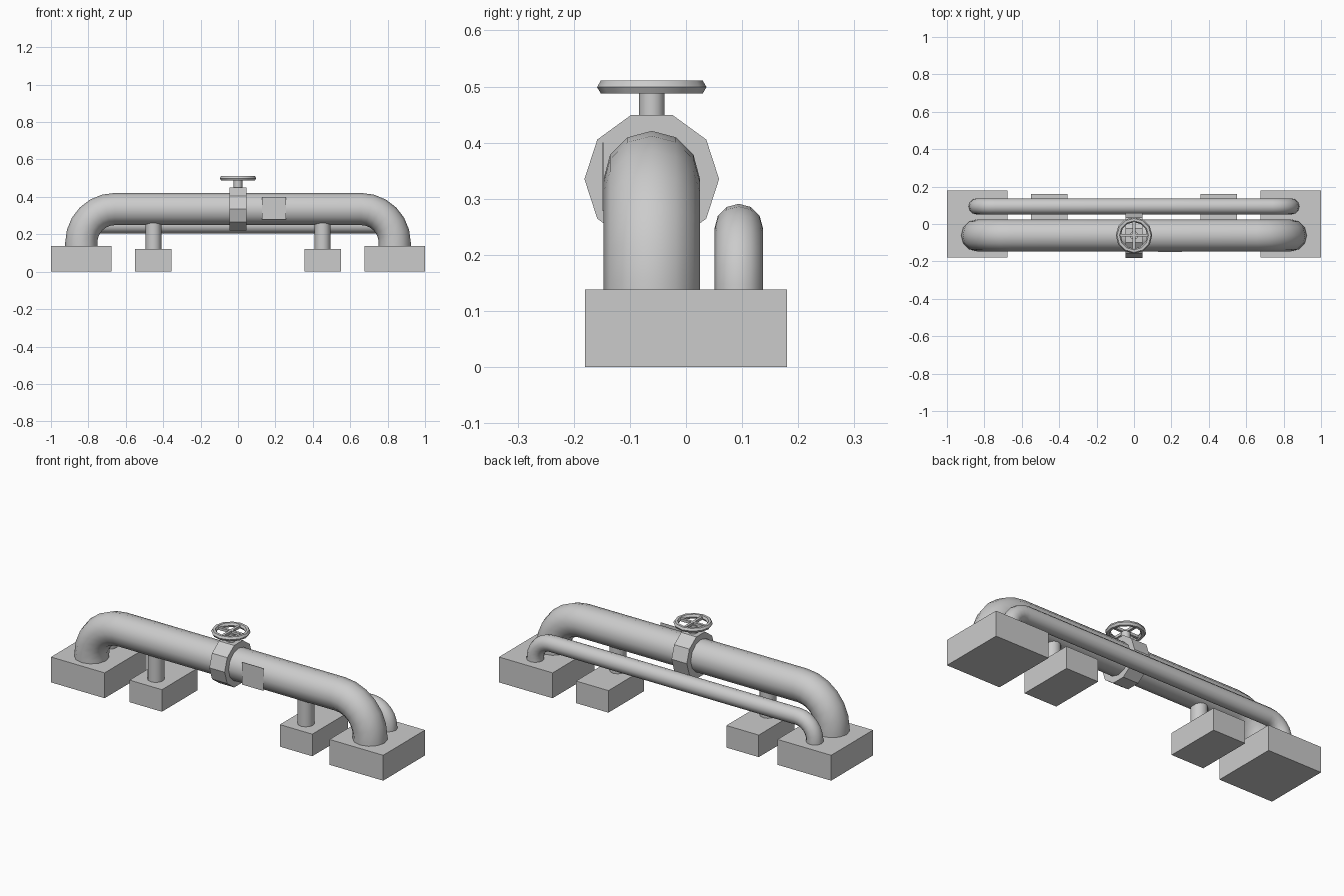
import bpy, bmesh
from math import sin, cos, pi, radians
from mathutils import Vector, Matrix

cube = bpy.data.objects.get("Cube")
if cube:
    bpy.data.objects.remove(cube, do_unlink=True)

GREY = (0.6, 0.6, 0.6, 1)
mat = bpy.data.materials.new("plain grey")
mat.use_nodes = True
mat.diffuse_color = GREY
mat.node_tree.nodes["Principled BSDF"].inputs["Base Color"].default_value = GREY

MAIN_Y, MAIN_Z, MAIN_R = -0.061, 0.335, 0.086
BASE_TOP = 0.138


def finish(name, bm, smooth=None):
    bmesh.ops.recalc_face_normals(bm, faces=bm.faces)
    mesh = bpy.data.meshes.new(name)
    bm.to_mesh(mesh)
    bm.free()
    mesh.materials.append(mat)
    ob = bpy.data.objects.new(name, mesh)
    bpy.context.scene.collection.objects.link(ob)
    if smooth:
        bpy.ops.object.select_all(action='DESELECT')
        ob.select_set(True)
        bpy.context.view_layer.objects.active = ob
        bpy.ops.object.shade_smooth_by_angle(angle=radians(smooth))
    return ob


def add_box(bm, lo, hi):
    lo, hi = Vector(lo), Vector(hi)
    m = Matrix.Translation((lo + hi) / 2) @ Matrix.Diagonal((hi - lo).to_4d())
    m[3][3] = 1
    bmesh.ops.create_cube(bm, size=1, matrix=m)


def box(name, lo, hi):
    bm = bmesh.new()
    add_box(bm, lo, hi)
    return finish(name, bm)


def cylinder(name, centre, r, length, sides, turn=Matrix(), smooth=None):
    bm = bmesh.new()
    bmesh.ops.create_cone(bm, cap_ends=True, segments=sides, radius1=r, radius2=r,
                          depth=length, matrix=Matrix.Translation(centre) @ turn)
    return finish(name, bm, smooth)


def loft(bm, rings, closed=False):
    """Skin neighbouring rings of vertices."""
    n = len(rings[0])
    pairs = list(zip(rings, rings[1:])) + ([(rings[-1], rings[0])] if closed else [])
    for a, b in pairs:
        for i in range(n):
            j = (i + 1) % n
            bm.faces.new((a[i], a[j], b[j], b[i]))


def pipe(name, y, z, r, end_x, bend, steps=6, sides=12):
    """Arch of pipe: riser, elbow, straight run, elbow, riser."""
    half = [(end_x, BASE_TOP - 0.02, 0)]
    for k in range(steps + 1):
        a = pi / 2 * k / steps
        half.append((end_x - bend + bend * cos(a), z - bend + bend * sin(a), a))
    path = half + [(-x, h, pi - a) for x, h, a in reversed(half)]
    bm = bmesh.new()
    rings = []
    for x, h, a in path:
        ring = []
        for i in range(sides):
            t = 2 * pi * i / sides
            out = r * cos(t)
            ring.append(bm.verts.new((x + out * cos(a), y + r * sin(t), h + out * sin(a))))
        rings.append(ring)
    loft(bm, rings)
    bm.faces.new(rings[0])
    bm.faces.new(rings[-1])
    return finish(name, bm, 50)


# Pipes
pipe("main_pipe", MAIN_Y, MAIN_Z, MAIN_R, 0.838, 0.18)
pipe("thin_pipe", 0.094, 0.248, 0.043, 0.841, 0.1)

# Foundation blocks and support posts
for side, s in (("left", 1), ("right", -1)):
    xs = sorted((s * 0.677, s * 1.0))
    box(side + "_end_block", (xs[0], -0.18, 0), (xs[1], 0.18, BASE_TOP))
    xs = sorted((s * 0.355, s * 0.55))
    box(side + "_support_block", (xs[0], -0.147, 0), (xs[1], 0.16, 0.12))
    cylinder(side + "_support_post", (s * 0.452, MAIN_Y, 0.19), 0.042, 0.16, 12, smooth=50)

# Valve flange, ten-sided, corners pointing front and back
cylinder("valve_flange", (0, MAIN_Y, MAIN_Z), 0.12, 0.092, 10,
         Matrix.Rotation(pi / 2, 4, 'Y'))
cylinder("valve_stem", (0, MAIN_Y, 0.465), 0.023, 0.06, 12, smooth=50)

# Handwheel rim
bm = bmesh.new()
WHEEL_Z = 0.499
rings = []
for k in range(12):
    a = 2 * pi * k / 12
    ring = []
    for i in range(6):
        t = 2 * pi * i / 6
        d = 0.084 + 0.0135 * cos(t)
        ring.append(bm.verts.new((d * cos(a), MAIN_Y + d * sin(a), WHEEL_Z + 0.0135 * sin(t))))
    rings.append(ring)
loft(bm, rings, closed=True)
finish("handwheel_rim", bm, 35)

# Handwheel spokes
bm = bmesh.new()
for lx, ly in ((0.08, 0.007), (0.007, 0.08)):
    add_box(bm, (-lx, MAIN_Y - ly, WHEEL_Z - 0.007), (lx, MAIN_Y + ly, WHEEL_Z + 0.007))
finish("handwheel_spokes", bm)

# Blank sign plate on the front of the main pipe
box("sign_plate", (0.128, -0.149, 0.278), (0.257, -0.147, 0.4))
